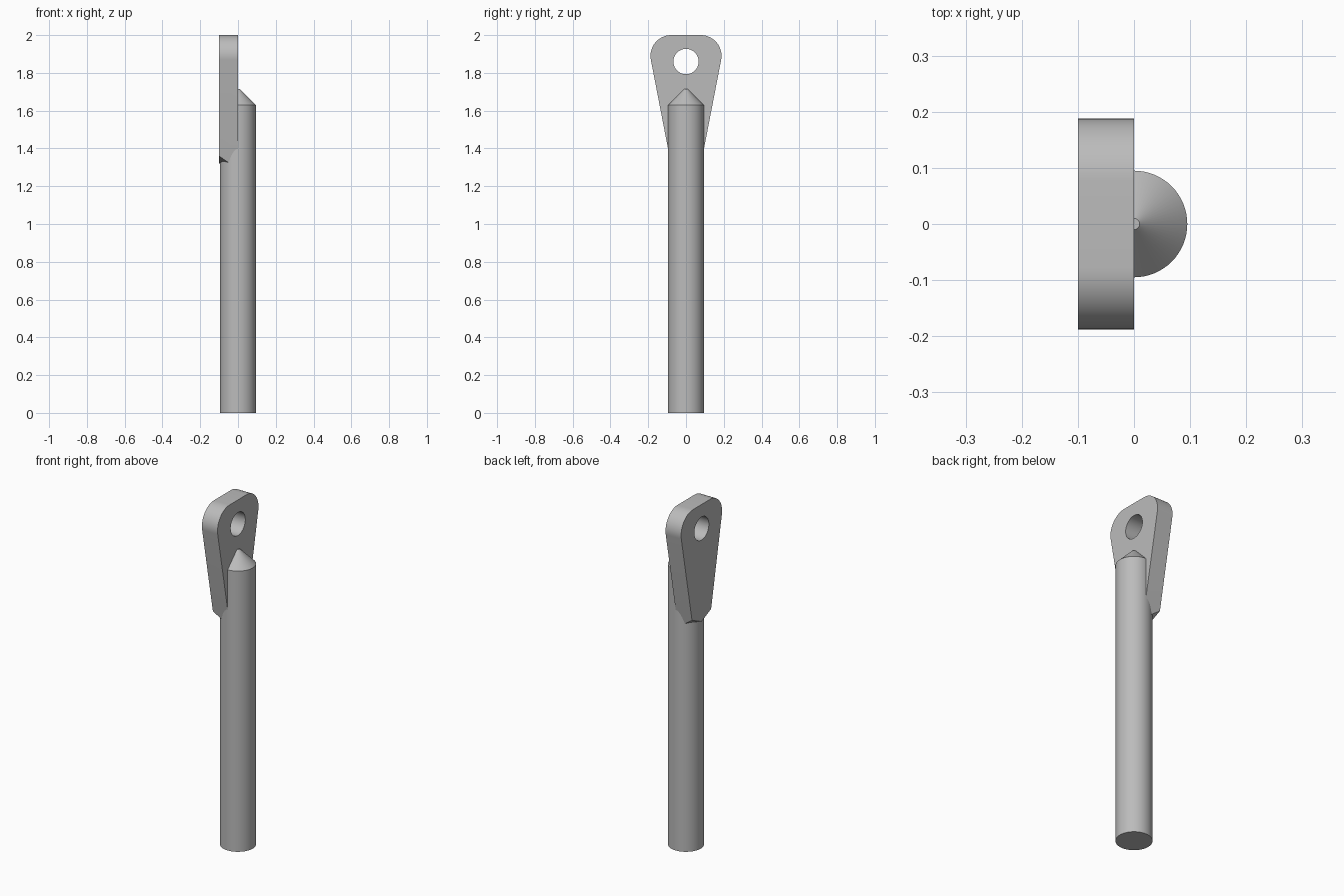
import bpy, bmesh
from math import cos, sin, pi, radians
from mathutils import Matrix, Vector

if "Cube" in bpy.data.objects:
    bpy.data.objects.remove(bpy.data.objects["Cube"], do_unlink=True)

steel = bpy.data.materials.new("plain grey steel")
steel.use_nodes = True
GREY = (0.5, 0.5, 0.5, 1)
steel.diffuse_color = GREY
steel.node_tree.nodes["Principled BSDF"].inputs["Base Color"].default_value = GREY


def finish(bm, name):
    """Turn a bmesh into a smooth-by-angle object with the steel material."""
    bmesh.ops.recalc_face_normals(bm, faces=bm.faces)
    mesh = bpy.data.meshes.new(name)
    bm.to_mesh(mesh)
    bm.free()
    mesh.materials.append(steel)
    ob = bpy.data.objects.new(name, mesh)
    bpy.context.collection.objects.link(ob)
    bpy.ops.object.select_all(action='DESELECT')
    ob.select_set(True)
    bpy.context.view_layer.objects.active = ob
    bpy.ops.object.shade_smooth_by_angle(angle=radians(30))
    return ob


def arc(cy, cz, r, start, end, steps):
    angles = [start + (end - start) * i / steps for i in range(steps + 1)]
    return [(cy + r * cos(a), cz + r * sin(a)) for a in angles]


# Round rod with a pointed, slightly blunted end
R = 0.095
profile = [(0, 0), (R, 0), (R, 1.63), (0.01, 1.715), (0, 1.715)]
bm = bmesh.new()
verts = [bm.verts.new((x, 0, z)) for x, z in profile]
edges = [bm.edges.new(pair) for pair in zip(verts, verts[1:])]
bmesh.ops.spin(bm, geom=verts + edges, cent=(0, 0, 0), axis=(0, 0, 1),
               angle=2 * pi, steps=64, use_merge=True)
bmesh.ops.remove_doubles(bm, verts=bm.verts, dist=1e-5)
finish(bm, "rod")

# Eye plate: tapered outline with rounded top corners and a round hole
half = arc(0.078, 1.89, 0.11, radians(-11), pi / 2, 16)
half.insert(0, (0.08, 1.32))
outline = half + [(-y, z) for y, z in reversed(half)]
hole = arc(0, 1.86, 0.067, 0, 2 * pi, 48)[:-1]

curve = bpy.data.curves.new("plate_outline", 'CURVE')
curve.dimensions = '2D'
curve.fill_mode = 'BOTH'
curve.extrude = 0.05
for loop in (outline, hole):
    spline = curve.splines.new('POLY')
    spline.points.add(len(loop) - 1)
    for point, (y, z) in zip(spline.points, loop):
        point.co = (y, z, 0, 1)
    spline.use_cyclic_u = True
temp = bpy.data.objects.new("plate_outline", curve)
bpy.context.collection.objects.link(temp)
plate_mesh = bpy.data.meshes.new_from_object(temp)
bpy.data.objects.remove(temp, do_unlink=True)

bm = bmesh.new()
bm.from_mesh(plate_mesh)
bpy.data.meshes.remove(plate_mesh)
bmesh.ops.remove_doubles(bm, verts=bm.verts, dist=1e-5)
# Stand the plate up: outline in y-z, thickness along x
stand = Matrix(((0, 0, 1, -0.05), (1, 0, 0, 0), (0, 1, 0, 0), (0, 0, 0, 1)))
bmesh.ops.transform(bm, matrix=stand, verts=bm.verts)

# Slanting cuts on the two lower outer corners, running into the rod
for side in (-1, 1):
    tip = Vector((-0.1, 0, 1.32))
    outer = Vector((-0.1, side * 0.088, 1.36))
    inner = Vector((-0.043, side * 0.08, 1.32))
    normal = (outer - tip).cross(inner - tip).normalized()
    if normal.z > 0:
        normal.negate()
    bmesh.ops.bisect_plane(bm, geom=bm.verts[:] + bm.edges[:] + bm.faces[:],
                           dist=1e-6, plane_co=tip, plane_no=normal,
                           clear_outer=True)
    open_edges = [e for e in bm.edges if e.is_boundary]
    bmesh.ops.holes_fill(bm, edges=open_edges, sides=0)
finish(bm, "eye_plate")
